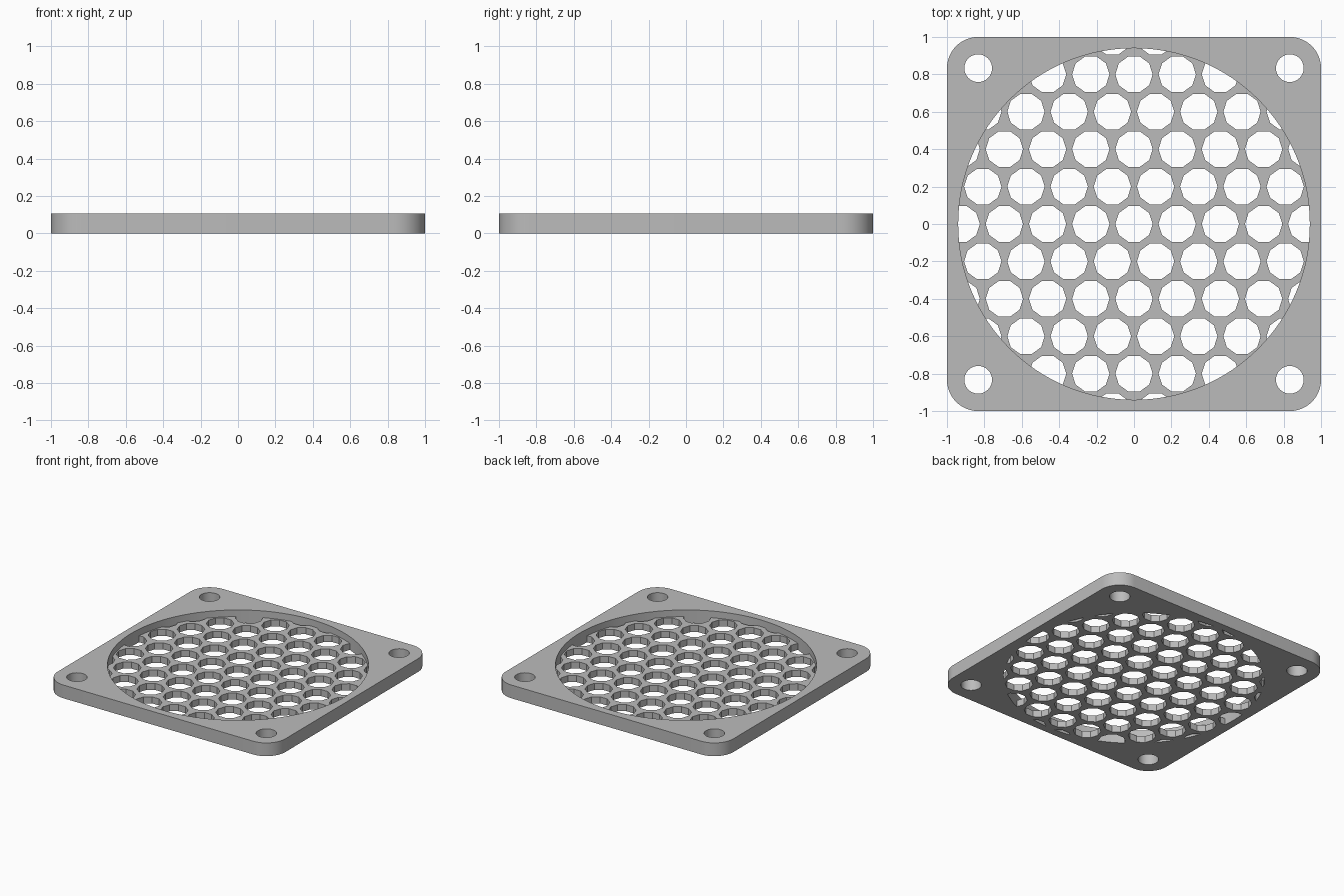
import bpy
import bmesh
from math import sin, cos, pi, radians, sqrt, hypot

HEIGHT = 0.105        # full frame thickness
FLOOR = 0.052         # grille thickness
OPENING = 0.94        # radius of the round opening
CORNER = 0.167        # outer corner radius
BOLT = 0.833          # bolt hole offset from the centre
PITCH = 0.231         # spacing of the grille holes

if "Cube" in bpy.data.objects:
    bpy.data.objects.remove(bpy.data.objects["Cube"], do_unlink=True)


def circle(cx, cy, r, sides):
    return [(cx + r * cos(2 * pi * i / sides), cy + r * sin(2 * pi * i / sides))
            for i in range(sides)]


def prisms(name, outlines, z0, z1):
    """One object made of upright prisms, one for each outline."""
    bm = bmesh.new()
    for outline in outlines:
        base = bm.faces.new([bm.verts.new((x, y, z0)) for x, y in outline])
        top = bmesh.ops.extrude_face_region(bm, geom=[base])["geom"]
        bmesh.ops.translate(bm, vec=(0, 0, z1 - z0),
                            verts=[v for v in top if isinstance(v, bmesh.types.BMVert)])
    bmesh.ops.recalc_face_normals(bm, faces=bm.faces)
    mesh = bpy.data.meshes.new(name)
    bm.to_mesh(mesh)
    bm.free()
    obj = bpy.data.objects.new(name, mesh)
    bpy.context.collection.objects.link(obj)
    return obj


def cut(target, cutter):
    """Subtract the cutter from the target, then discard it."""
    cutter.hide_render = True
    mod = target.modifiers.new("cut", "BOOLEAN")
    mod.operation = "DIFFERENCE"
    mod.solver = "EXACT"
    mod.object = cutter
    bpy.ops.object.select_all(action="DESELECT")
    bpy.context.view_layer.objects.active = target
    target.select_set(True)
    bpy.ops.object.modifier_apply(modifier=mod.name)
    bpy.data.objects.remove(cutter, do_unlink=True)


# Rounded square frame
outline = []
for q, (sx, sy) in enumerate([(1, 1), (-1, 1), (-1, -1), (1, -1)]):
    for i in range(17):
        a = (q + i / 16) * pi / 2
        outline.append((sx * (1 - CORNER) + CORNER * cos(a),
                        sy * (1 - CORNER) + CORNER * sin(a)))
frame = prisms("fan_guard", [outline], 0, HEIGHT)

# Honeycomb of ten-sided holes in staggered rows
holes = []
for row in range(-5, 6):
    for col in range(-5, 6):
        x = (col + 0.5 * (row % 2)) * PITCH
        y = row * PITCH * sqrt(3) / 2
        if hypot(x, y) < 1.05:
            holes.append(circle(x, y, 0.1, 10))
lattice = prisms("lattice", [circle(0, 0, 1.3, 64)], -0.2, FLOOR)
cut(lattice, prisms("lattice_holes", holes, -0.3, 0.2))

# Round opening that leaves the lattice standing as its floor
opening = prisms("opening", [circle(0, 0, OPENING, 128)], -0.1, 0.3)
cut(opening, lattice)
cut(frame, opening)

# Bolt holes in the corners
bolts = [circle(sx * BOLT, sy * BOLT, 0.074, 48) for sx in (-1, 1) for sy in (-1, 1)]
cut(frame, prisms("bolt_holes", bolts, -0.1, 0.3))

# Grey plastic
grey = bpy.data.materials.new("grey_plastic")
grey.use_nodes = True
color = (0.5, 0.5, 0.5, 1)
grey.diffuse_color = color
grey.node_tree.nodes["Principled BSDF"].inputs["Base Color"].default_value = color
frame.data.materials.clear()
frame.data.materials.append(grey)
for poly in frame.data.polygons:
    poly.material_index = 0

bpy.ops.object.shade_smooth_by_angle(angle=radians(30))
